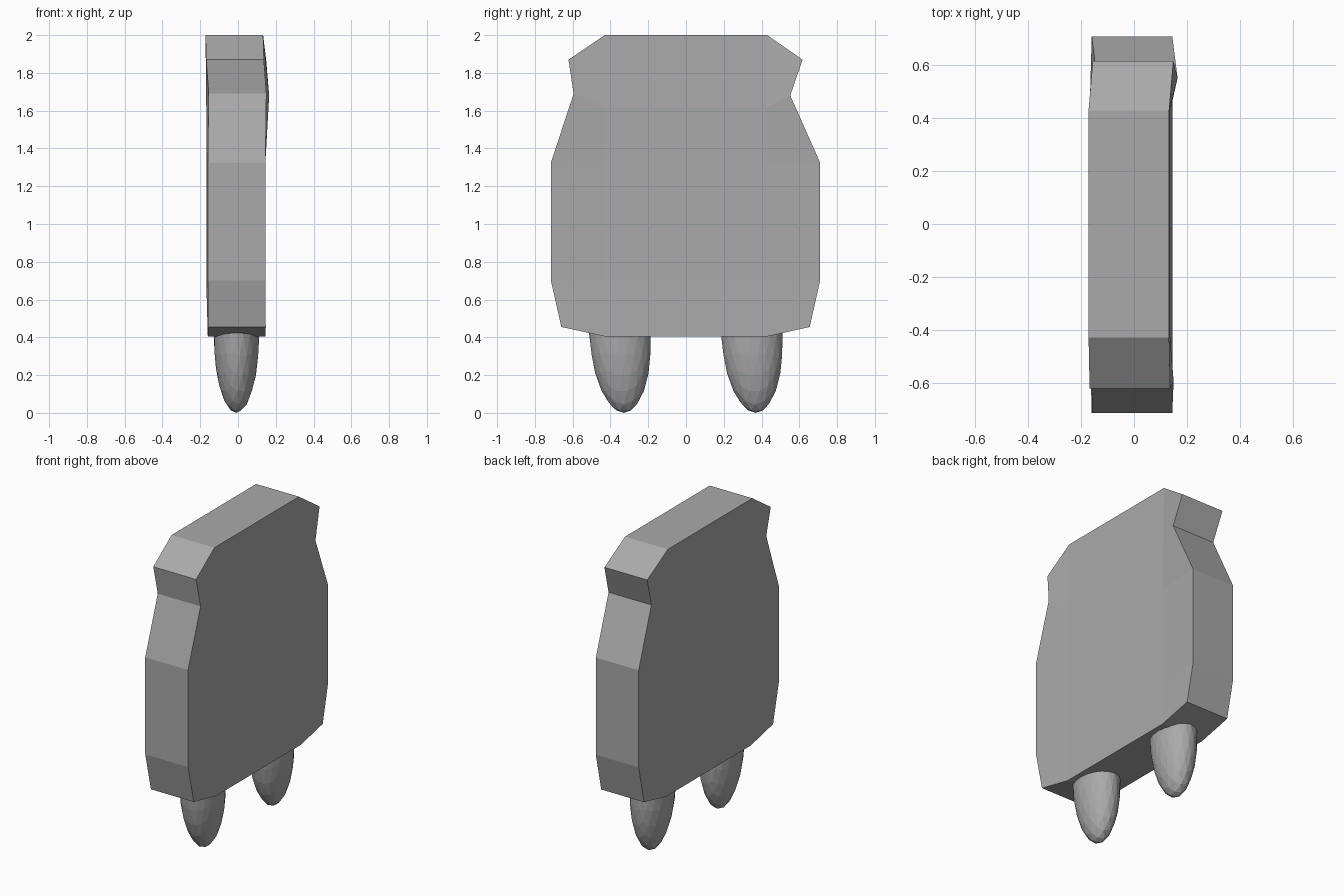
import bpy, bmesh
from mathutils import Matrix

cube = bpy.data.objects.get("Cube")
if cube:
    bpy.data.objects.remove(cube, do_unlink=True)

grey = bpy.data.materials.new("plain grey")
grey.use_nodes = True
color = (0.4, 0.4, 0.4, 1)
grey.diffuse_color = color
grey.node_tree.nodes["Principled BSDF"].inputs["Base Color"].default_value = color


def finish(bm, name):
    bmesh.ops.recalc_face_normals(bm, faces=bm.faces)
    mesh = bpy.data.meshes.new(name)
    bm.to_mesh(mesh)
    bm.free()
    mesh.materials.append(grey)
    obj = bpy.data.objects.new(name, mesh)
    bpy.context.collection.objects.link(obj)
    return obj


# Slab body: outline points as (y, z, sideways shift), clockwise from the top
outline = [(-.43, 2, -.012), (.43, 2, -.012), (.617, 1.87, .004),
           (.552, 1.68, .02), (.71, 1.325, 0), (.71, .7, 0),
           (.655, .455, 0), (.43, .405, 0), (-.43, .405, 0),
           (-.66, .455, .002), (-.715, .7, 0), (-.715, 1.325, 0),
           (-.595, 1.69, .005), (-.622, 1.87, -.008)]
inner = [(s * .43, z, -.008) for z in (1.62, 1.325, .7) for s in (-1, 1)]
panels = [(0, 1, 15, 14), (14, 15, 17, 16), (16, 17, 19, 18), (18, 19, 7, 8),
          (1, 2, 3, 15), (15, 3, 4, 17), (17, 4, 5, 19), (19, 5, 6, 7),
          (13, 0, 14, 12), (12, 14, 16, 11), (11, 16, 18, 10), (10, 18, 8, 9)]
bm = bmesh.new()
sides = [[bm.verts.new((x + shift, y, z)) for y, z, shift in outline + inner]
         for x in (-.16, .145)]
for side in sides:
    for panel in panels:
        bm.faces.new([side[i] for i in panel])
count = len(outline)
for i in range(count):
    j = (i + 1) % count
    bm.faces.new((sides[0][i], sides[0][j], sides[1][j], sides[1][i]))
finish(bm, "body_slab")

# Faceted pointed legs, leaning slightly backwards at the tip
for name, y in (("front_leg", -.35), ("back_leg", .348)):
    bm = bmesh.new()
    bmesh.ops.create_icosphere(bm, subdivisions=3, radius=1)
    bmesh.ops.scale(bm, vec=(.121, .163, .42), verts=bm.verts)
    for v in bm.verts:
        v.co.y -= .05 * min(v.co.z, 0)
    bmesh.ops.transform(bm, matrix=Matrix.Translation((-.008, y, .42)), verts=bm.verts)
    finish(bm, name)
